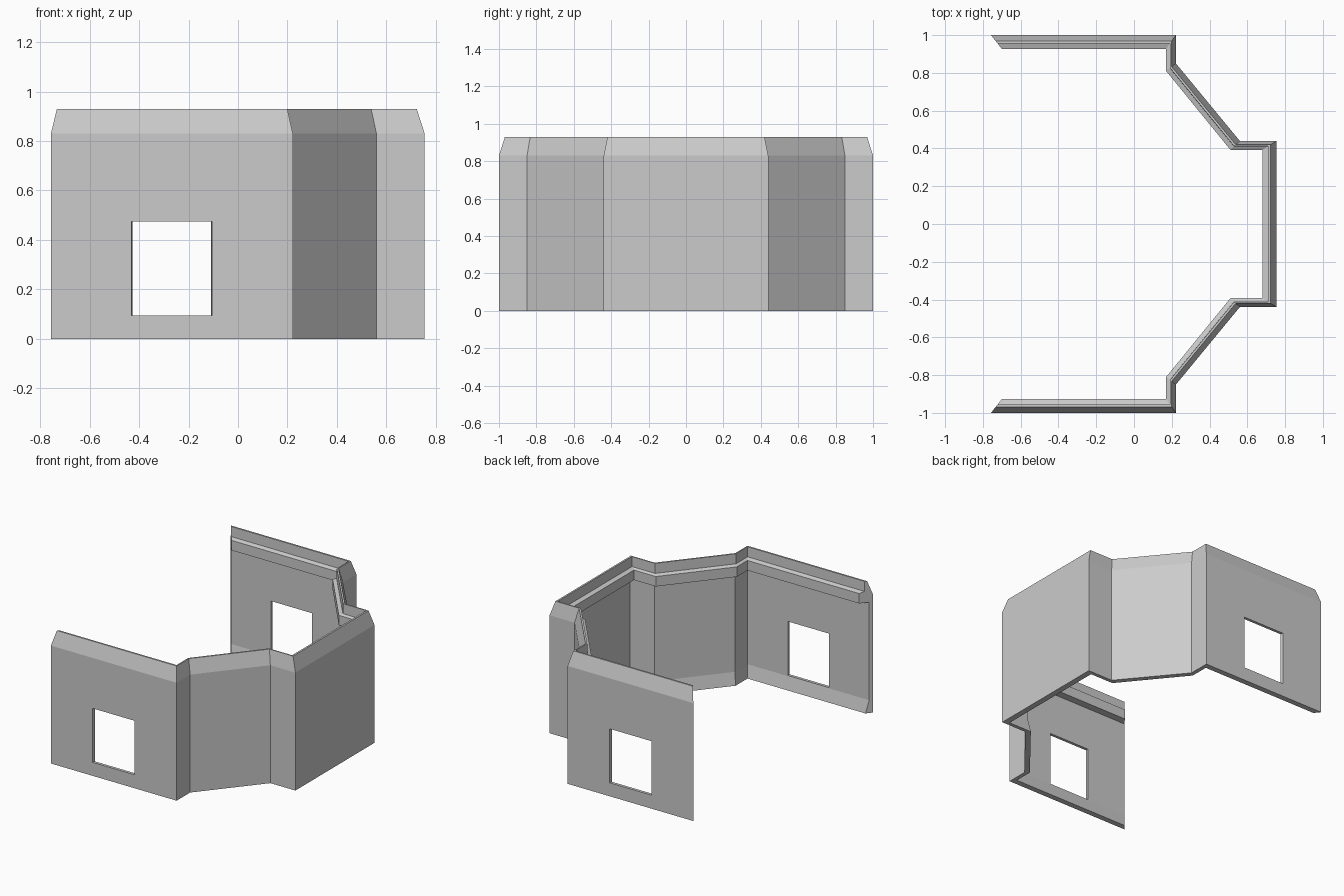
import bpy, bmesh

cube = bpy.data.objects.get("Cube")
if cube:
    bpy.data.objects.remove(cube, do_unlink=True)

# Plain grey plaster
grey = bpy.data.materials.new("plain_grey")
grey.use_nodes = True
colour = (0.6, 0.6, 0.6, 1)
grey.diffuse_color = colour
grey.node_tree.nodes["Principled BSDF"].inputs["Base Color"].default_value = colour


def make_object(name, bm):
    bmesh.ops.recalc_face_normals(bm, faces=bm.faces)
    mesh = bpy.data.meshes.new(name)
    bm.to_mesh(mesh)
    bm.free()
    mesh.materials.append(grey)
    obj = bpy.data.objects.new(name, mesh)
    bpy.context.collection.objects.link(obj)
    return obj


# Plan of the wall: outer line and ledge line, front half then mirrored
outer = [(-.757, -1), (.222, -1), (.222, -.85), (.56, -.44), (.755, -.44)]
inner = [(-.70, -.927), (.17, -.927), (.17, -.81), (.51, -.393), (.68, -.393)]
outer += [(x, -y) for x, y in reversed(outer)]
inner += [(x, -y) for x, y in reversed(inner)]

# Section: share of the depth inward, and height
section = [(0, 0), (0, .83), (.43, .93), (.6, .93), (.62, .86),
           (1, .85), (1, .78), (.28, .78), (.28, .09), (.55, 0)]

# Sweep the section along the plan, with mitred corners
bm = bmesh.new()
rings = []
for (ox, oy), (ix, iy) in zip(outer, inner):
    rings.append([bm.verts.new((ox + (ix - ox) * t, oy + (iy - oy) * t, z))
                  for t, z in section])
for a, b in zip(rings, rings[1:]):
    for i in range(len(section)):
        j = (i + 1) % len(section)
        bm.faces.new((a[i], a[j], b[j], b[i]))
bm.faces.new(rings[0])
bm.faces.new(rings[-1])
wall = make_object("wall_shell", bm)

# Window openings, slightly narrower on the inside
for side, name in ((-1, "front"), (1, "back")):
    bm = bmesh.new()
    bmesh.ops.create_cube(bm, size=1)
    for v in bm.verts:
        is_outer = v.co.y * side > 0
        width = .328 if is_outer else .312
        v.co = (-.268 + v.co.x * width,
                side * (1.005 if is_outer else .96),
                .285 + v.co.z * .38)
    cutter = make_object(name + "_window_cutter", bm)
    cutter.hide_render = True
    cut = wall.modifiers.new(name + "_window", "BOOLEAN")
    cut.operation = "DIFFERENCE"
    cut.solver = "EXACT"
    cut.object = cutter
    bpy.context.view_layer.objects.active = wall
    bpy.ops.object.modifier_apply(modifier=cut.name)
    bpy.data.objects.remove(cutter, do_unlink=True)
